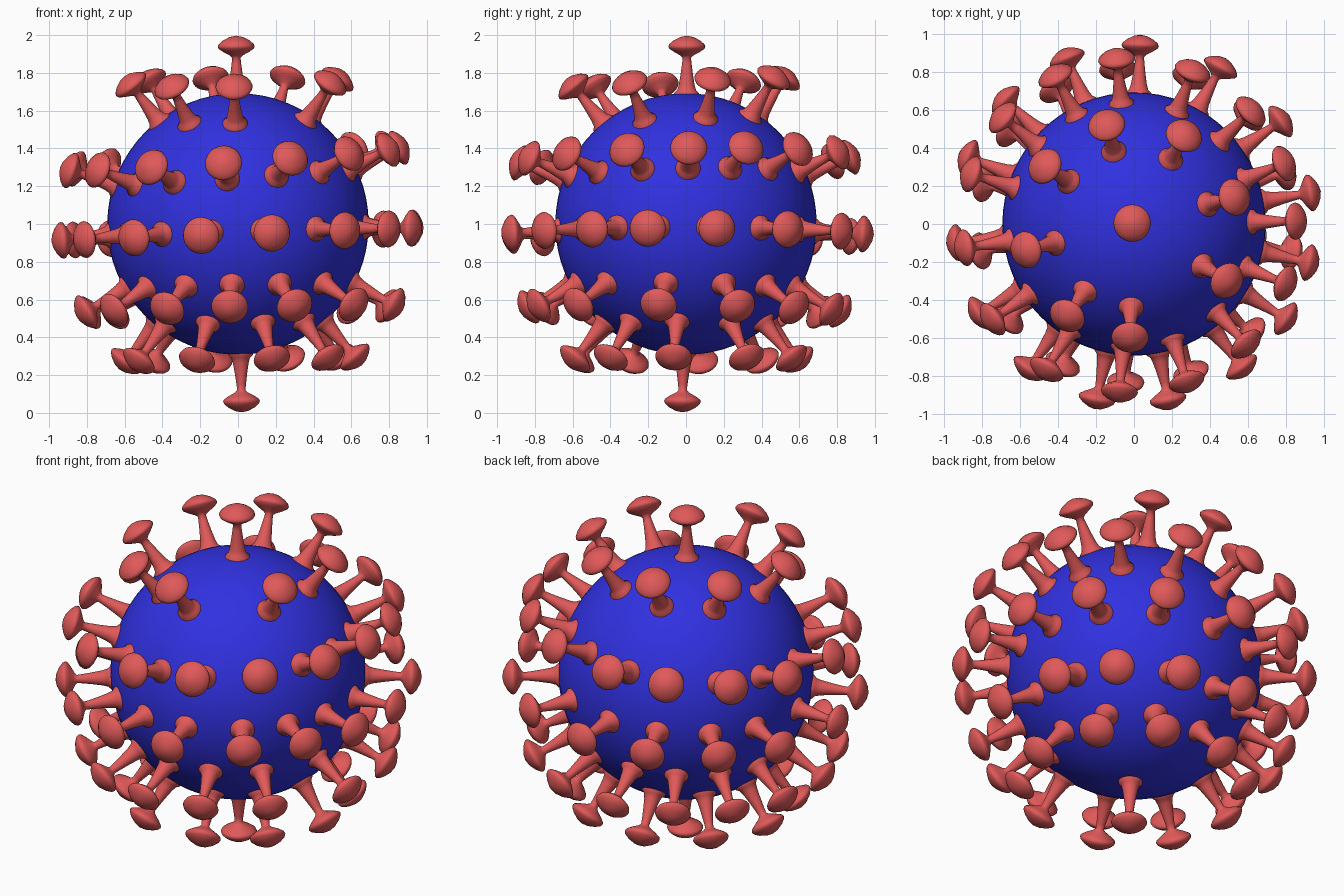
import bpy, bmesh, math
from mathutils import Vector, Matrix

if "Cube" in bpy.data.objects:
    bpy.data.objects.remove(bpy.data.objects["Cube"])

CENTRE = Vector((0, 0, 1.0))
RADIUS = 0.692


def material(name, colour):
    m = bpy.data.materials.new(name)
    m.diffuse_color = (*colour, 1)
    m.use_nodes = True
    m.node_tree.nodes["Principled BSDF"].inputs["Base Color"].default_value = m.diffuse_color
    return m


def finish(bm, name, mat):
    bmesh.ops.recalc_face_normals(bm, faces=bm.faces)
    for f in bm.faces:
        f.smooth = True
    mesh = bpy.data.meshes.new(name)
    bm.to_mesh(mesh)
    bm.free()
    mesh.materials.append(mat)
    return mesh


def place(name, mesh, matrix):
    ob = bpy.data.objects.new(name, mesh)
    ob.matrix_world = matrix
    bpy.context.collection.objects.link(ob)


blue = material("body_blue", (0.03, 0.03, 0.75))
red = material("spike_red", (0.75, 0.1, 0.1))

# round body
bm = bmesh.new()
bmesh.ops.create_uvsphere(bm, u_segments=64, v_segments=32, radius=RADIUS)
place("body", finish(bm, "body", blue), Matrix.Translation(CENTRE))

# spike: flared foot, tapering stem, lens-shaped cap (radius, distance from centre)
PROFILE = [(0.066, 0.66), (0.066, 0.693), (0.050, 0.708), (0.042, 0.735), (0.033, 0.79),
           (0.025, 0.85), (0.022, 0.88), (0.034, 0.892), (0.070, 0.912), (0.093, 0.928),
           (0.098, 0.939), (0.092, 0.953), (0.070, 0.972), (0.035, 0.990), (0, 0.997)]
bm = bmesh.new()
verts = [bm.verts.new((r, 0, z)) for r, z in PROFILE]
edges = [bm.edges.new(pair) for pair in zip(verts, verts[1:])]
bmesh.ops.spin(bm, geom=verts + edges, cent=(0, 0, 0), axis=(0, 0, 1),
               angle=2 * math.pi, steps=28, use_merge=True)
bmesh.ops.remove_doubles(bm, verts=bm.verts, dist=1e-4)
spike_mesh = finish(bm, "spike", red)

# rings of slightly uneven spikes: mean latitude, sideways tilt, tilt heading, azimuths
RINGS = [
    (53, 2.5, 70, (15, 60.5, 105.5, 147, 193.5, 234, 268, 328.5)),
    (21.5, 4, 15, (1, 22, 44, 69, 96, 118, 141, 163, 188, 214, 239, 265, 288.5, 313, 338.5)),
    (-3.3, 2, 0, (10, 35, 61, 88, 112, 136, 158, 186, 210, 234, 258, 281, 307, 328, 347.5)),
    (-28.5, 1.5, 330, (19, 43.5, 69, 96, 120, 143, 165, 190, 217, 243, 267, 291, 317, 350)),
    (-49.5, 1, 0, (31, 65, 102, 138, 173, 209, 249, 287, 320, 354)),
]
directions = [Vector((-0.01, 0.005, 1)), Vector((0.02, -0.02, -1))]
for lat, tilt, heading, azimuths in RINGS:
    for az in azimuths:
        a = math.radians(az)
        t = math.radians(lat + tilt * math.cos(math.radians(az - heading)))
        directions.append(Vector((math.cos(a) * math.cos(t), math.sin(a) * math.cos(t), math.sin(t))))

for i, d in enumerate(directions):
    turn = d.to_track_quat('Z', 'Y').to_matrix().to_4x4()
    place(f"spike_{i + 1:02d}", spike_mesh, Matrix.Translation(CENTRE) @ turn)
